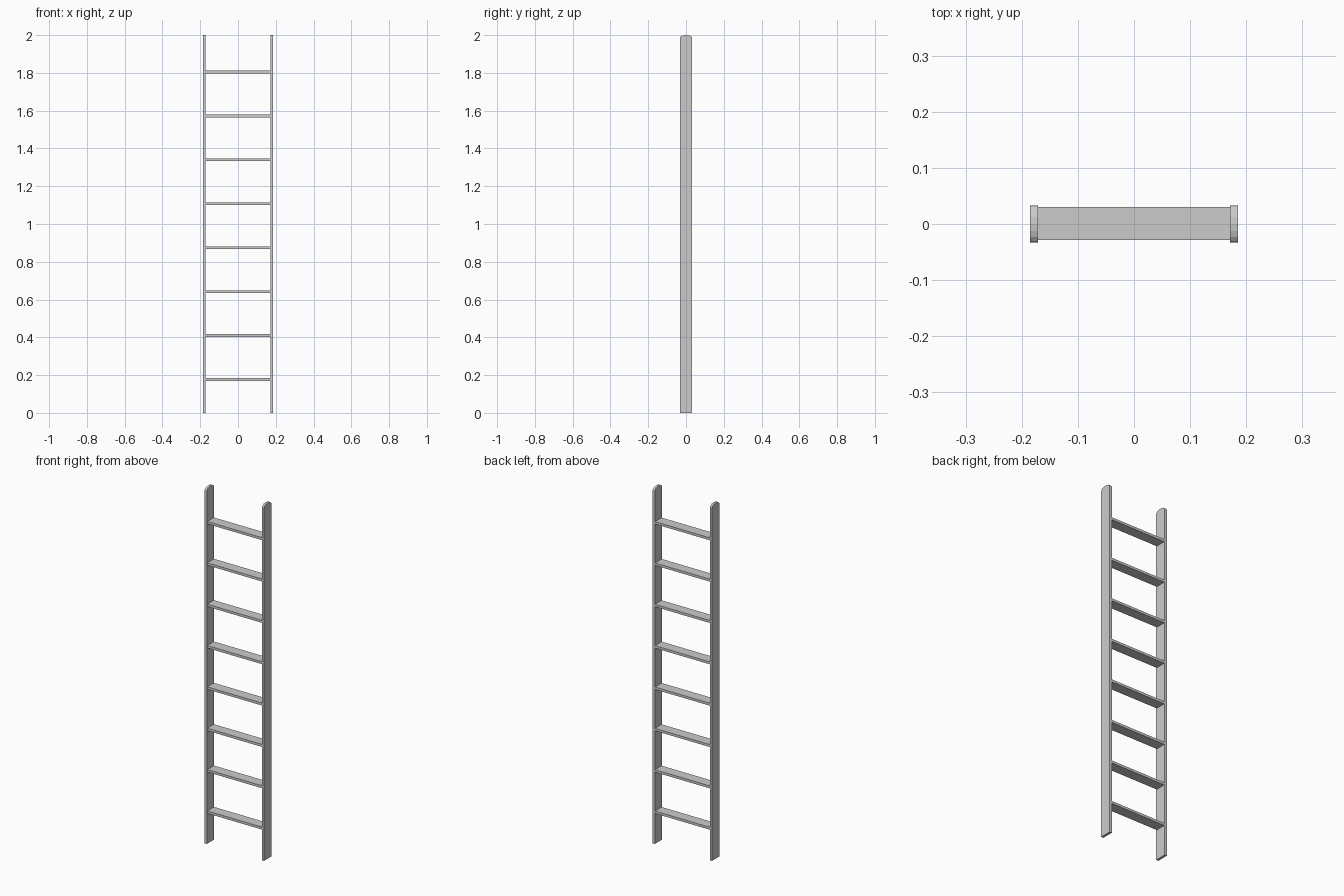
import bpy
import bmesh
import math

cube = bpy.data.objects.get("Cube")
if cube:
    bpy.data.objects.remove(cube, do_unlink=True)

HEIGHT = 2.0
HALF_WIDTH = 0.185
RAIL_THICK = 0.014
RAIL_HALF_DEPTH = 0.033
CROWN = 0.016
RUNGS = 8

metal = bpy.data.materials.new("plain_grey")
metal.use_nodes = True
grey = (0.6, 0.6, 0.6, 1)
metal.diffuse_color = grey
metal.node_tree.nodes["Principled BSDF"].inputs["Base Color"].default_value = grey


def add_object(name, bm):
    bmesh.ops.recalc_face_normals(bm, faces=bm.faces)
    mesh = bpy.data.meshes.new(name)
    bm.to_mesh(mesh)
    bm.free()
    mesh.materials.append(metal)
    obj = bpy.data.objects.new(name, mesh)
    bpy.context.collection.objects.link(obj)
    return obj


# Side rails: flat boards with a shallow rounded top
def add_rail(name, x):
    bm = bmesh.new()
    profile = [(-RAIL_HALF_DEPTH, 0), (RAIL_HALF_DEPTH, 0)]
    steps = 8
    for i in range(steps + 1):
        a = math.pi * i / steps
        profile.append((RAIL_HALF_DEPTH * math.cos(a),
                        HEIGHT - CROWN + CROWN * math.sin(a)))
    face = bm.faces.new([bm.verts.new((x, y, z)) for y, z in profile])
    side = bmesh.ops.extrude_face_region(bm, geom=[face])
    verts = [g for g in side["geom"] if isinstance(g, bmesh.types.BMVert)]
    bmesh.ops.translate(bm, verts=verts, vec=(RAIL_THICK, 0, 0))
    add_object(name, bm)


add_rail("left_rail", HALF_WIDTH - RAIL_THICK)
add_rail("right_rail", -HALF_WIDTH)

# Rungs: evenly spaced flat treads between the rails
for i in range(RUNGS):
    bm = bmesh.new()
    bmesh.ops.create_cube(bm, size=1)
    bmesh.ops.scale(bm, verts=bm.verts,
                    vec=(2 * (HALF_WIDTH - RAIL_THICK), 0.059, 0.014))
    rung = add_object(f"rung_{i + 1}", bm)
    rung.location = (0, 0.001, 0.177 + 0.2325 * i)
